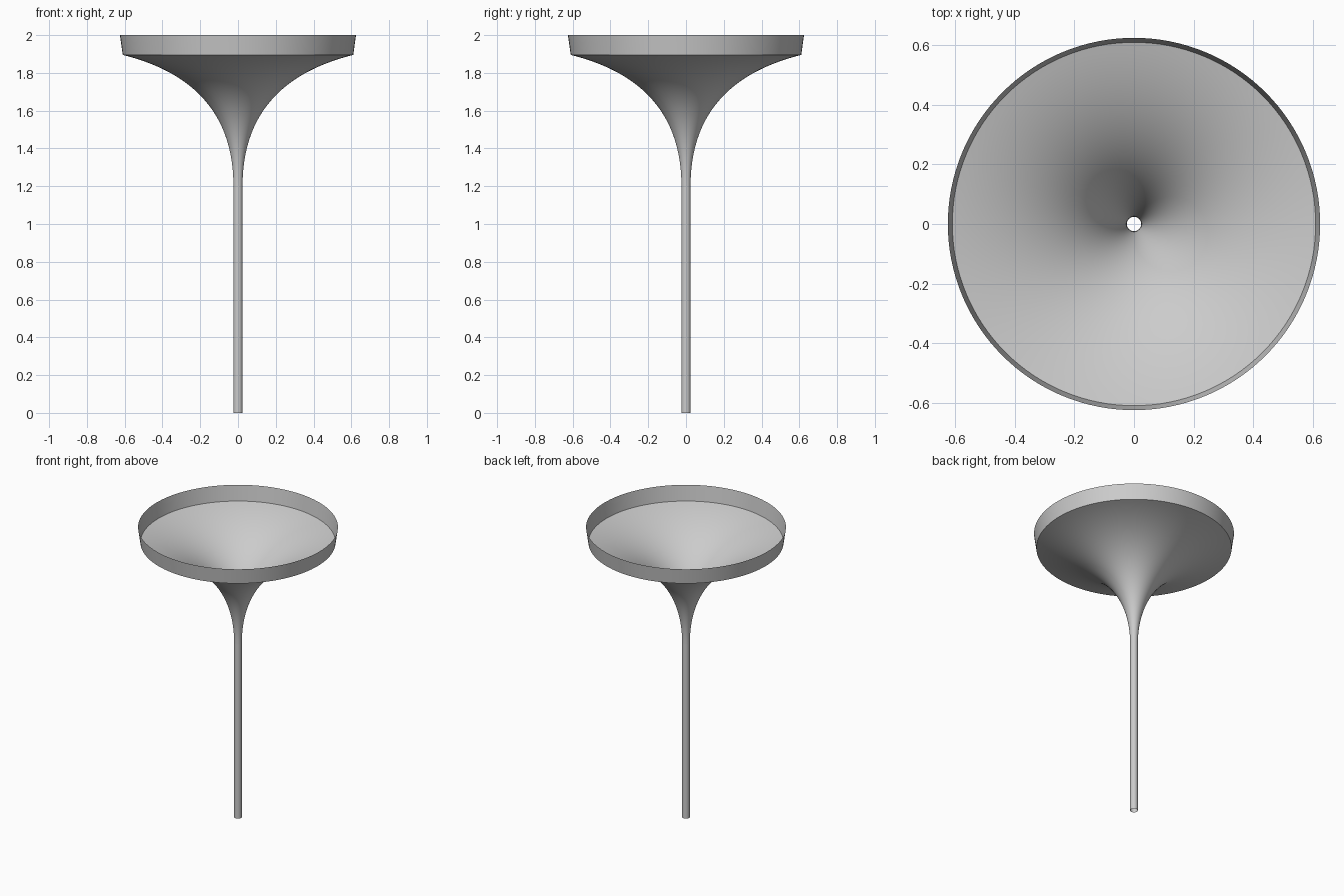
import bpy, bmesh, math

if "Cube" in bpy.data.objects:
    bpy.data.objects.remove(bpy.data.objects["Cube"])

SEGMENTS = 128

grey = bpy.data.materials.new("plain_grey")
grey.diffuse_color = (0.6, 0.6, 0.6, 1.0)
grey.use_nodes = True
grey.node_tree.nodes["Principled BSDF"].inputs["Base Color"].default_value = grey.diffuse_color


def lathe(name, profile):
    """Revolve an open (radius, height) profile, listed bottom to top, into a thin shell."""
    bm = bmesh.new()
    rings = []
    for r, z in profile:
        rings.append([bm.verts.new((r * math.cos(a), r * math.sin(a), z))
                      for a in (2 * math.pi * i / SEGMENTS for i in range(SEGMENTS))])
    for low, high in zip(rings, rings[1:]):
        for i in range(SEGMENTS):
            j = (i + 1) % SEGMENTS
            bm.faces.new((low[i], low[j], high[j], high[i])).smooth = True
    mesh = bpy.data.meshes.new(name)
    bm.to_mesh(mesh)
    bm.free()
    mesh.materials.append(grey)
    obj = bpy.data.objects.new(name, mesh)
    bpy.context.collection.objects.link(obj)
    return obj


def curve(p0, p1, p2, steps):
    """Points of a quadratic curve from p0 to p2, pulled towards p1."""
    pts = []
    for k in range(steps + 1):
        t = k / steps
        pts.append(tuple((1 - t) ** 2 * a + 2 * t * (1 - t) * b + t * t * c
                         for a, b, c in zip(p0, p1, p2)))
    return pts


STEM_R, STEM_TOP = 0.024, 1.2
BOWL_R, BOWL_TOP = 0.61, 1.895

# Straight hollow stem, open at the bottom
lathe("stem", [(STEM_R, 0.0), (STEM_R, STEM_TOP)])

# Flared bowl, tangent to the stem
lathe("flared_bowl", curve((STEM_R, STEM_TOP), (STEM_R, 1.75), (BOWL_R, BOWL_TOP), 40))

# Slightly tapered rim band, open at the top, with a sharp crease to the bowl
lathe("rim_band", [(BOWL_R, BOWL_TOP), (0.625, 2.0)])
